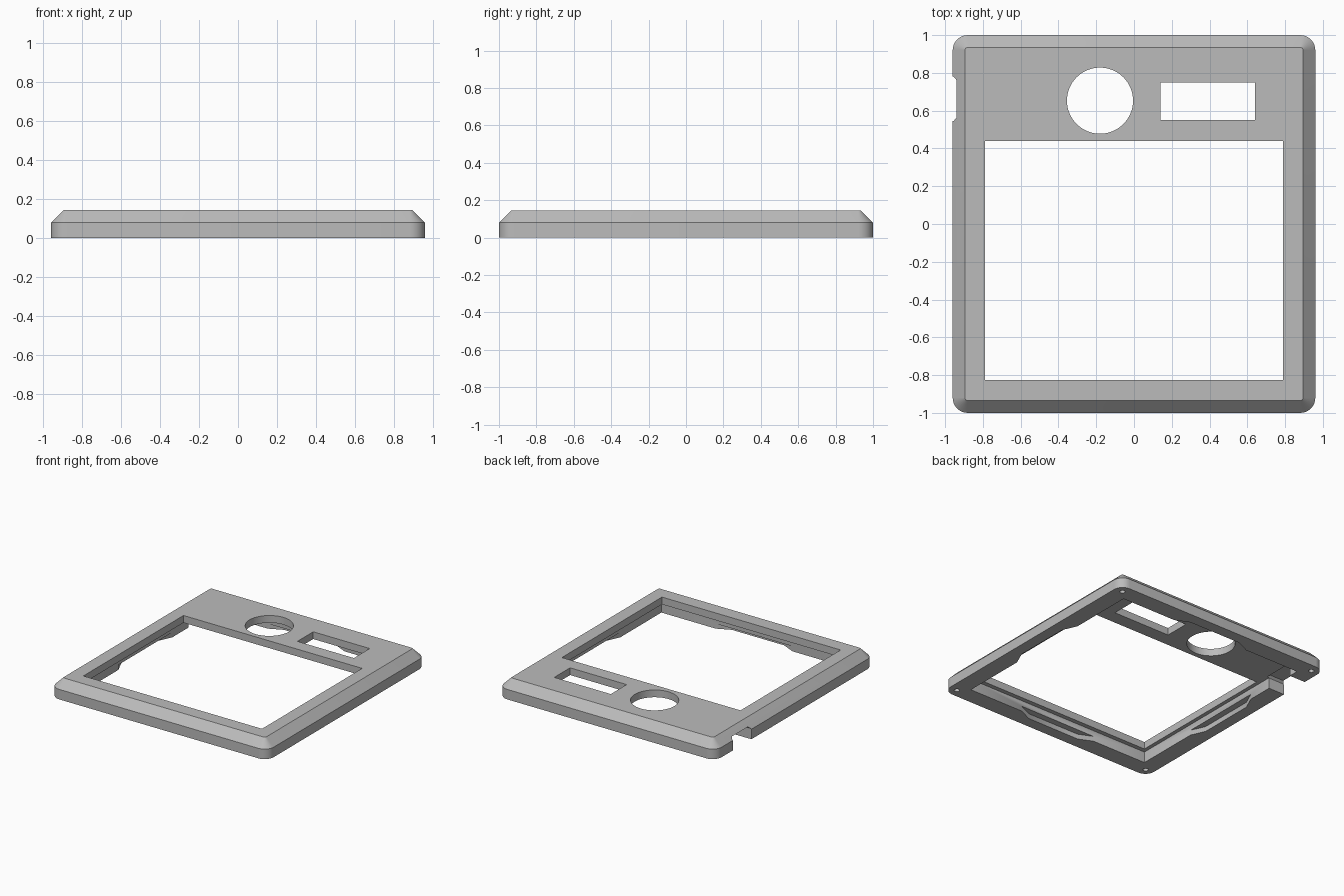
import bpy, bmesh
from math import sin, cos, pi, radians

if "Cube" in bpy.data.objects:
    bpy.data.objects.remove(bpy.data.objects["Cube"])

grey = bpy.data.materials.new("plain grey")
grey.use_nodes = True
colour = (0.5, 0.5, 0.5, 1)
grey.diffuse_color = colour
grey.node_tree.nodes["Principled BSDF"].inputs["Base Color"].default_value = colour


def loft(name, rings):
    """Closed solid through rings of points that share one count."""
    bm = bmesh.new()
    loops = [[bm.verts.new(p) for p in ring] for ring in rings]
    n = len(loops[0])
    for a, b in zip(loops, loops[1:]):
        for i in range(n):
            j = (i + 1) % n
            bm.faces.new((a[i], a[j], b[j], b[i]))
    bm.faces.new(loops[0][::-1])
    bm.faces.new(loops[-1])
    bmesh.ops.recalc_face_normals(bm, faces=bm.faces)
    mesh = bpy.data.meshes.new(name)
    bm.to_mesh(mesh)
    bm.free()
    mesh.materials.append(grey)
    obj = bpy.data.objects.new(name, mesh)
    bpy.context.collection.objects.link(obj)
    return obj


def rounded_rect(hx, hy, r, z, steps=8):
    pts = []
    for k, (sx, sy) in enumerate(((1, 1), (-1, 1), (-1, -1), (1, -1))):
        for i in range(steps + 1):
            a = (k + i / steps) * pi / 2
            pts.append((sx * (hx - r) + r * cos(a), sy * (hy - r) + r * sin(a), z))
    return pts


def prism(name, outline, z0, z1):
    return loft(name, [[(x, y, z) for x, y in outline] for z in (z0, z1)])


def box(name, x0, x1, y0, y1, z0, z1):
    return prism(name, [(x0, y0), (x1, y0), (x1, y1), (x0, y1)], z0, z1)


def disc(name, cx, cy, r, z0, z1, n):
    ring = [(cx + r * cos(2 * pi * i / n), cy + r * sin(2 * pi * i / n)) for i in range(n)]
    return prism(name, ring, z0, z1)


# Bezel shell: straight sides, then a chamfer up to the top face
body = loft("bezel_frame", [rounded_rect(0.96, 1.0, 0.08, 0),
                            rounded_rect(0.96, 1.0, 0.08, 0.08),
                            rounded_rect(0.895, 0.935, 0.015, 0.145)])

# Underside pocket, screen window, round opening and rectangular opening
cutters = [
    box("pocket_cutter", -0.82, 0.82, -0.86, 0.86, -0.1, 0.087),
    box("window_cutter", -0.79, 0.79, -0.825, 0.44, -0.2, 0.3),
    disc("round_cutter", -0.18, 0.653, 0.175, -0.2, 0.3, 64),
    box("slot_cutter", 0.14, 0.64, 0.55, 0.75, -0.2, 0.3),
]

# Cable port through the side wall, with clipped upper corners
port = [(0.545, -0.05), (0.78, -0.05), (0.78, 0.085), (0.762, 0.1),
        (0.563, 0.1), (0.545, 0.085)]
cutters.append(loft("port_cutter", [[(x, y, z) for y, z in port] for x in (-1.1, -0.8)]))

# Tapered clip recesses on the inner edge of all four rims
taper = [(-0.34, 0.0), (0.34, 0.0), (0.23, 0.05), (-0.23, 0.05)]
for s in (-1, 1):
    inner = [(t, -0.01) for t in (-0.34, 0.34)] + taper[1:] + taper[:1]
    inner = [inner[0], inner[1]] + taper[1:]  + [taper[0]]
    cutters.append(prism("end_recess_cutter", [(t, s * (0.86 + d)) for t, d in inner], -0.05, 0.04))
    cutters.append(prism("side_recess_cutter", [(s * (0.82 + d), t) for t, d in inner], -0.05, 0.04))

# Screw holes at the corners
for sx in (-1, 1):
    for sy in (-1, 1):
        cutters.append(disc("screw_cutter", sx * 0.893, sy * 0.933, 0.02, -0.05, 0.07, 16))

# Cut every opening, then drop the cutters
bpy.context.view_layer.objects.active = body
body.select_set(True)
for cutter in cutters:
    cutter.hide_render = True
    mod = body.modifiers.new(cutter.name, "BOOLEAN")
    mod.operation, mod.solver, mod.object = "DIFFERENCE", "EXACT", cutter
    bpy.ops.object.modifier_apply(modifier=mod.name)
    bpy.data.objects.remove(cutter)

bpy.ops.object.shade_smooth_by_angle(angle=radians(30))
